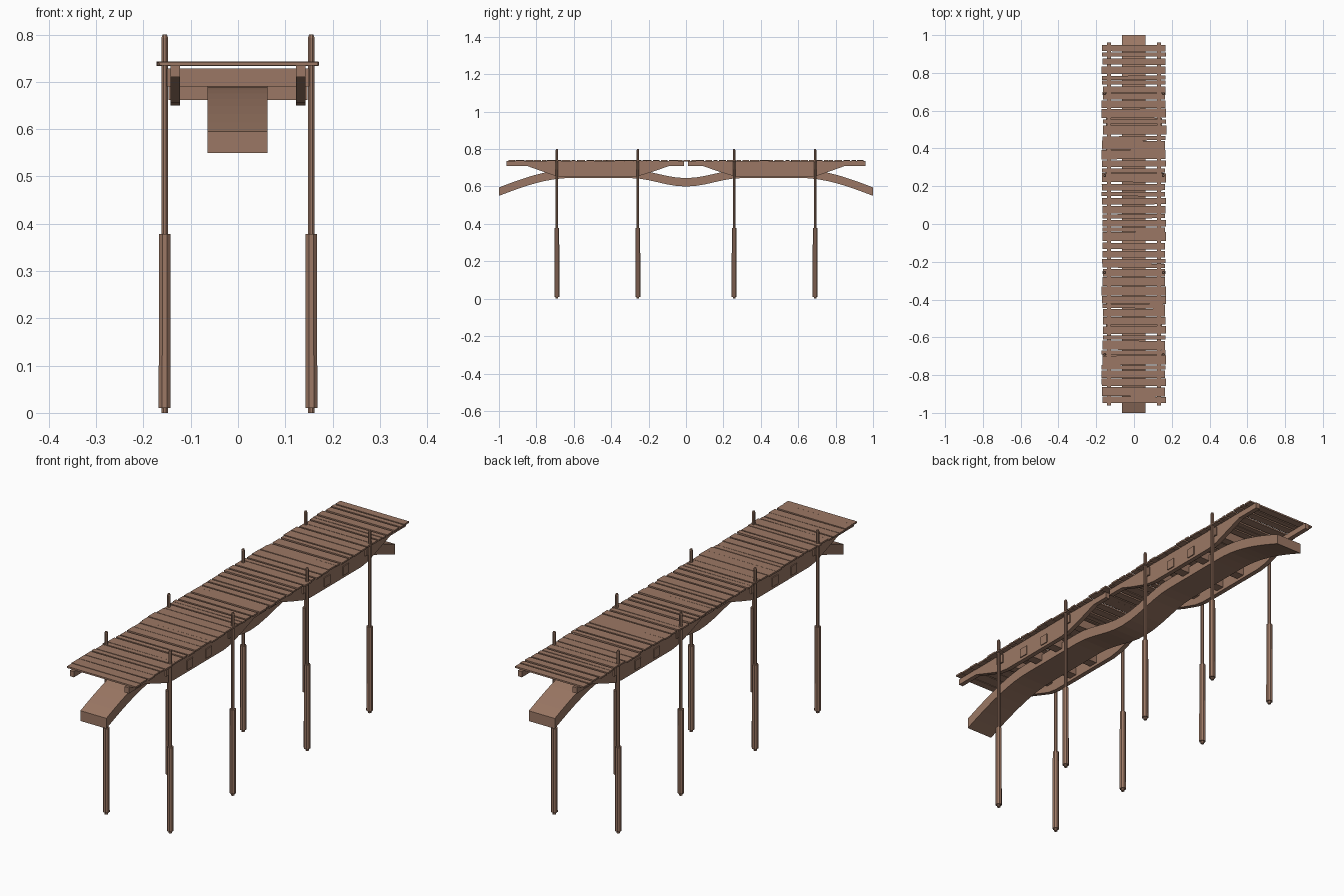
import bpy, bmesh, math, random
from mathutils import Matrix, Vector

if "Cube" in bpy.data.objects:
    bpy.data.objects.remove(bpy.data.objects["Cube"])
random.seed(4)

wood = bpy.data.materials.new("weathered brown wood")
wood.diffuse_color = (0.33, 0.187, 0.128, 1)
wood.use_nodes = True
wood.node_tree.nodes["Principled BSDF"].inputs["Base Color"].default_value = wood.diffuse_color


def finish(name, bm):
    bmesh.ops.recalc_face_normals(bm, faces=bm.faces)
    me = bpy.data.meshes.new(name)
    bm.to_mesh(me)
    bm.free()
    me.materials.append(wood)
    ob = bpy.data.objects.new(name, me)
    bpy.context.collection.objects.link(ob)
    return ob


def box(bm, x0, x1, y0, y1, z0, z1, yaw=0):
    c = Vector(((x0 + x1) / 2, (y0 + y1) / 2, (z0 + z1) / 2))
    m = (Matrix.Translation(c) @ Matrix.Rotation(yaw, 4, 'Z')
         @ Matrix.Diagonal((x1 - x0, y1 - y0, z1 - z0, 1)))
    bmesh.ops.create_cube(bm, size=1, matrix=m)


def slab(bm, x0, x1, top, bottom):
    """Extrude a y-z profile, given as top and bottom lines, along x."""
    rings = []
    for (ya, za), (yb, zb) in zip(top, bottom):
        rings.append([bm.verts.new(p) for p in
                      ((x0, ya, za), (x1, ya, za), (x1, yb, zb), (x0, yb, zb))])
    for a, b in zip(rings, rings[1:]):
        for i in range(4):
            j = (i + 1) % 4
            bm.faces.new((a[i], a[j], b[j], b[i]))
    bm.faces.new(rings[0])
    bm.faces.new(rings[-1])


def tube(bm, x, y, z0, z1, r0, r1, sides=8):
    bmesh.ops.create_cone(bm, cap_ends=True, segments=sides, radius1=r0, radius2=r1,
                          depth=z1 - z0, matrix=Matrix.Translation((x, y, (z0 + z1) / 2))
                          @ Matrix.Rotation(math.pi / sides, 4, 'Z'))


# Posts: thin pole with a thicker sleeve on the lower half
POST_Y = (-0.69, -0.257, 0.257, 0.69)
for sx, side in ((-1, "left"), (1, "right")):
    for i, y in enumerate(POST_Y):
        x = sx * 0.155
        bm = bmesh.new()
        tube(bm, x, y, 0, 0.793, 0.0075, 0.0075)
        tube(bm, x, y, 0.793, 0.8, 0.0075, 0.005)
        finish(f"{side}_post_{i}", bm)
        bm = bmesh.new()
        tube(bm, x, y, 0.01, 0.378, 0.0138, 0.0132)
        finish(f"{side}_post_sleeve_{i}", bm)

# Side beams, deeper in the middle, two per side
BEAM = [(0.012, 0.71), (0.09, 0.71), (0.16, 0.685), (0.25, 0.657), (0.30, 0.65), (0.65, 0.65),
        (0.70, 0.657), (0.78, 0.685), (0.85, 0.71), (0.96, 0.71)]
for sx, side in ((-1, "left"), (1, "right")):
    for sy, end in ((-1, "front"), (1, "back")):
        bm = bmesh.new()
        xs = sorted((sx * 0.123, sx * 0.143))
        slab(bm, *xs, [(sy * y, 0.735) for y, z in BEAM], [(sy * y, z) for y, z in BEAM])
        finish(f"{side}_{end}_beam", bm)

# Cross beams: tenoned ones through the beams, upper ones at the posts
bm = bmesh.new()
for s in (-1, 1):
    for y in (0.41, 0.54):
        box(bm, -0.147, 0.147, s * y - 0.02, s * y + 0.02, 0.662, 0.702)
finish("tenon_cross_beams", bm)
bm = bmesh.new()
for y in POST_Y:
    box(bm, -0.15, 0.15, y - 0.018, y + 0.018, 0.69, 0.728)
finish("post_cross_beams", bm)


# Wavy central rib under the deck
def rib_z(y):
    a = abs(y)
    if a < 0.3:
        return 0.6 + 0.045 * (0.5 - 0.5 * math.cos(math.pi * a / 0.3))
    if a < 0.62:
        return 0.645
    t = (a - 0.62) / 0.38
    return 0.645 - 0.095 * (1.45 * t * t - 0.45 * t ** 3)


bm = bmesh.new()
ys = [-1 + 2 * i / 40 for i in range(41)]
slab(bm, -0.064, 0.062, [(y, rib_z(y) + 0.045) for y in ys], [(y, rib_z(y)) for y in ys])
finish("central_rib", bm)

# Deck planks with uneven widths, lengths and gaps
bm = bmesh.new()
y = -0.948
while y < 0.94:
    w = random.choice((0.022, 0.034, 0.04, 0.048))
    w = min(w, 0.95 - y)
    xl, xr = random.uniform(0.163, 0.173), random.uniform(0.163, 0.171)
    dz = random.uniform(-0.001, 0.001)
    box(bm, -xl, xr, y, y + w, 0.735 + dz, 0.742 + dz, random.uniform(-0.006, 0.006))
    y += w + random.choice((0.002, 0.003, 0.006, 0.009))
finish("deck_planks", bm)
